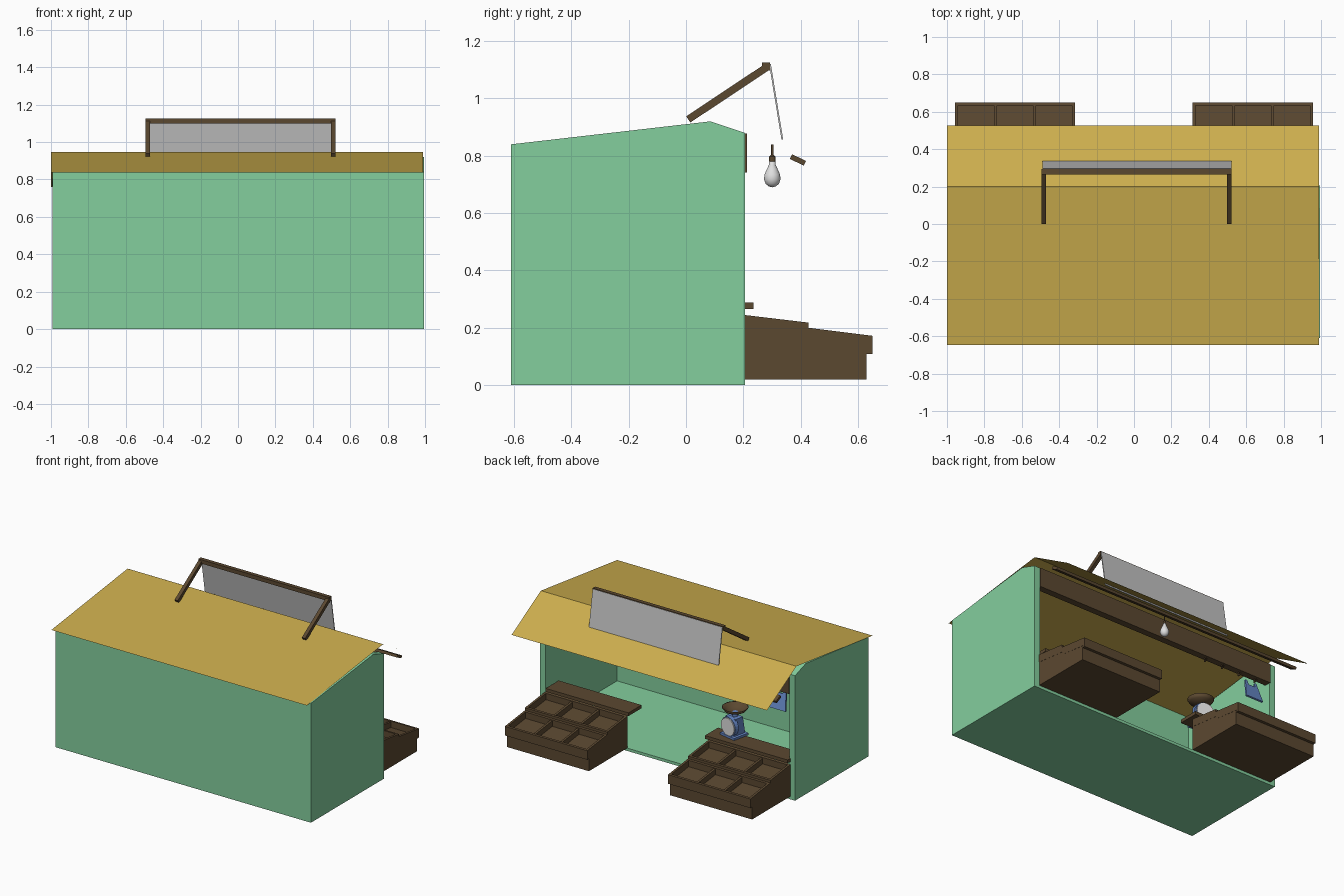
import bpy, bmesh, math
from mathutils import Vector, Matrix

if "Cube" in bpy.data.objects:
    bpy.data.objects.remove(bpy.data.objects["Cube"])


def material(name, r, g, b):
    m = bpy.data.materials.new(name)
    m.diffuse_color = (r, g, b, 1)
    m.use_nodes = True
    m.node_tree.nodes["Principled BSDF"].inputs["Base Color"].default_value = m.diffuse_color
    return m


GREEN = material("mint_green", 0.23, 0.62, 0.34)
YELLOW = material("straw_yellow", 0.60, 0.42, 0.075)
BROWN = material("dark_wood", 0.105, 0.065, 0.03)
GREY = material("sign_grey", 0.55, 0.55, 0.55)
WHITE = material("white", 0.75, 0.75, 0.75)
BLUE = material("blue", 0.13, 0.24, 0.56)


def finish(name, bm, mat, fix=True):
    if fix:
        bmesh.ops.recalc_face_normals(bm, faces=bm.faces[:])
    me = bpy.data.meshes.new(name)
    bm.to_mesh(me)
    bm.free()
    me.materials.append(mat)
    ob = bpy.data.objects.new(name, me)
    bpy.context.collection.objects.link(ob)
    return ob


def add_prism(bm, pts, x0, x1):
    """Extrude a (y, z) outline along x."""
    a = [bm.verts.new((x0, y, z)) for y, z in pts]
    b = [bm.verts.new((x1, y, z)) for y, z in pts]
    n = len(pts)
    bm.faces.new(a)
    bm.faces.new(b[::-1])
    for i in range(n):
        j = (i + 1) % n
        bm.faces.new((a[i], b[i], b[j], a[j]))


def prism(name, pts, x0, x1, mat):
    bm = bmesh.new()
    add_prism(bm, pts, x0, x1)
    return finish(name, bm, mat)


def rect(y0, y1, z0, z1):
    return [(y0, z0), (y1, z0), (y1, z1), (y0, z1)]


def bar(p, q, t):
    """Outline of a strip from p to q, of thickness t."""
    p, q = Vector(p), Vector(q)
    d = (q - p).normalized()
    n = Vector((-d.y, d.x)) * t / 2
    return [tuple(v) for v in (p + n, q + n, q - n, p - n)]


def lathe(name, prof, loc, mat, seg=24, smooth=True):
    """Turn an (r, z) profile about a vertical axis."""
    bm = bmesh.new()
    vs = [bm.verts.new((r, 0, z)) for r, z in prof]
    es = [bm.edges.new(e) for e in zip(vs, vs[1:])]
    bmesh.ops.spin(bm, geom=vs + es, axis=(0, 0, 1), cent=(0, 0, 0),
                   angle=2 * math.pi, steps=seg)
    bmesh.ops.remove_doubles(bm, verts=bm.verts[:], dist=1e-5)
    ob = finish(name, bm, mat)
    ob.location = loc
    if smooth:
        for f in ob.data.polygons:
            f.use_smooth = True
    return ob


# Hut: floor, front wall and two gable walls; the back is open
T = 0.045
gable = [(-0.61, 0), (0.205, 0), (0.205, 0.88), (0.085, 0.92), (-0.61, 0.84)]
prism("left_wall", gable, -0.993, -0.993 + T, GREEN)
prism("right_wall", gable, 0.995 - T, 0.995, GREEN)
prism("front_wall", rect(-0.61, -0.59, 0, 0.84), -0.99, 0.99, GREEN)
prism("floor", rect(-0.609, 0.204, 0, 0.02), -0.99, 0.99, GREEN)

# Thin sheet roof with the awning over the open side
bm = bmesh.new()
rows = [[bm.verts.new((x, y, z)) for x in (-1, 0.99)]
        for y, z in ((-0.648, 0.838), (0.2, 0.946), (0.527, 0.76))]
for a, b in zip(rows, rows[1:]):
    bm.faces.new((a[0], a[1], b[1], b[0]))
finish("roof", bm, YELLOW, fix=False)

# Lintel over the opening and rail under the awning
prism("lintel", rect(0.165, 0.212, 0.742, 0.878), -0.95, 0.95, BROWN)
prism("awning_rail", bar((0.366, 0.797), (0.415, 0.774), 0.018), -0.995, 0.985, BROWN)

# Sign frame and hanging board
for side, x in (("left", -0.495), ("right", 0.497)):
    prism("sign_post_" + side, bar((0.008, 0.927), (0.288, 1.113), 0.026), x, x + 0.025, BROWN)
prism("sign_bar", rect(0.265, 0.293, 1.098, 1.125), -0.495, 0.522, BROWN)
prism("sign_board", bar((0.293, 1.12), (0.336, 0.857), 0.006), -0.49, 0.52, GREY)


# Stepped produce stands with three-by-two open trays
def tray(bm, y0, y1, z0, z1, x0, x1, depth=0.045, t=0.016):
    top = lambda y: z0 + (z1 - z0) * (y - y0) / (y1 - y0)

    def wall(ya, yb, xa, xb, drop=0.0):
        add_prism(bm, [(ya, top(ya) - depth - 0.01), (yb, top(yb) - depth - 0.01),
                       (yb, top(yb) - drop), (ya, top(ya) - drop)], xa, xb)
    wall(y0, y0 + t, x0, x1)
    wall(y1 - t, y1, x0, x1)
    step = (x1 - x0 - t) / 3
    for i in range(4):
        xa = x0 + i * step
        wall(y0 + t * 0.5, y1 - t * 0.5, xa, xa + t, 0.0 if i in (0, 3) else 0.006)


for side, x0 in (("left", -0.957), ("right", 0.314)):
    x1 = x0 + 0.642
    bm = bmesh.new()
    add_prism(bm, [(0.2, 0.02), (0.63, 0.02), (0.63, 0.108), (0.65, 0.108), (0.65, 0.127),
                   (0.427, 0.155), (0.427, 0.173), (0.2, 0.2)], x0 + 0.001, x1 - 0.001)
    tray(bm, 0.2, 0.427, 0.245, 0.218, x0, x1)
    tray(bm, 0.427, 0.65, 0.2, 0.172, x0, x1)
    finish("produce_stand_" + side, bm, BROWN)
    bx = x0 if side == "left" else x0 - 0.03
    prism("counter_" + side, rect(0.09, 0.235, 0.265, 0.288), bx, bx + 0.645, BROWN)

# Weighing scale: tapered body, dial and pan
SX, SY = -0.46, 0.11
turn = Matrix.Translation((SX, SY, 0)) @ Matrix.Rotation(math.radians(-12), 4, 'Z')
parts = [
    prism("scale_base", rect(-0.055, 0.07, 0.288, 0.303), -0.065, 0.065, BLUE),
    prism("scale_body", [(-0.045, 0.3), (0.05, 0.3), (0.04, 0.42), (-0.025, 0.42)],
          -0.045, 0.045, BLUE),
]
for name, r, y, h, mat in (("scale_dial_case", 0.066, 0.045, 0.03, BLUE),
                           ("scale_dial", 0.061, 0.063, 0.008, WHITE)):
    bm = bmesh.new()
    bmesh.ops.create_cone(bm, cap_ends=True, segments=24, radius1=r, radius2=r, depth=h,
                          matrix=Matrix.Translation((0, y, 0.362))
                          @ Matrix.Rotation(math.pi / 2, 4, 'X'))
    parts.append(finish(name, bm, mat))
for ob in parts:
    ob.matrix_world = turn
lathe("scale_stem", [(0, 0.41), (0.018, 0.41), (0.018, 0.45), (0, 0.45)],
      (SX, SY, 0), BLUE, 12, False)
lathe("scale_pan", [(0, 0.44), (0.04, 0.445), (0.07, 0.46), (0.086, 0.482),
                    (0.08, 0.482), (0.066, 0.466), (0.038, 0.452), (0, 0.448)],
      (SX, SY, 0), BROWN)

# Hanging light
lathe("bulb", [(0, 0.69), (0.012, 0.693), (0.023, 0.702), (0.029, 0.718), (0.027, 0.735),
               (0.019, 0.753), (0.012, 0.768), (0.01, 0.782), (0, 0.782)],
      (0, 0.301, 0), WHITE)
lathe("bulb_socket", [(0, 0.78), (0.011, 0.78), (0.011, 0.797), (0.004, 0.803),
                      (0.004, 0.84), (0, 0.84)], (0, 0.301, 0), BROWN, 12, False)

# Hooks under the lintel, with a carrier bag on the last one
for i, x in enumerate((-0.43, -0.57, -0.71, -0.84)):
    prism("hook_%d" % (i + 1), [(0.18, 0.745), (0.186, 0.745), (0.186, 0.722), (0.2, 0.722),
                                (0.2, 0.732), (0.206, 0.732), (0.206, 0.715), (0.18, 0.715)],
          x - 0.003, x + 0.003, BROWN)
bag = prism("carrier_bag", [(-0.045, 0), (-0.03, 0), (-0.025, -0.035), (0.025, -0.035),
                            (0.03, 0), (0.045, 0), (0.068, -0.145), (-0.068, -0.145)],
            -0.006, 0.006, BLUE)
bag.matrix_world = (Matrix.Translation((-0.84, 0.145, 0.735))
                    @ Matrix.Rotation(math.radians(16), 4, 'X')
                    @ Matrix.Rotation(math.pi / 2, 4, 'Z'))
